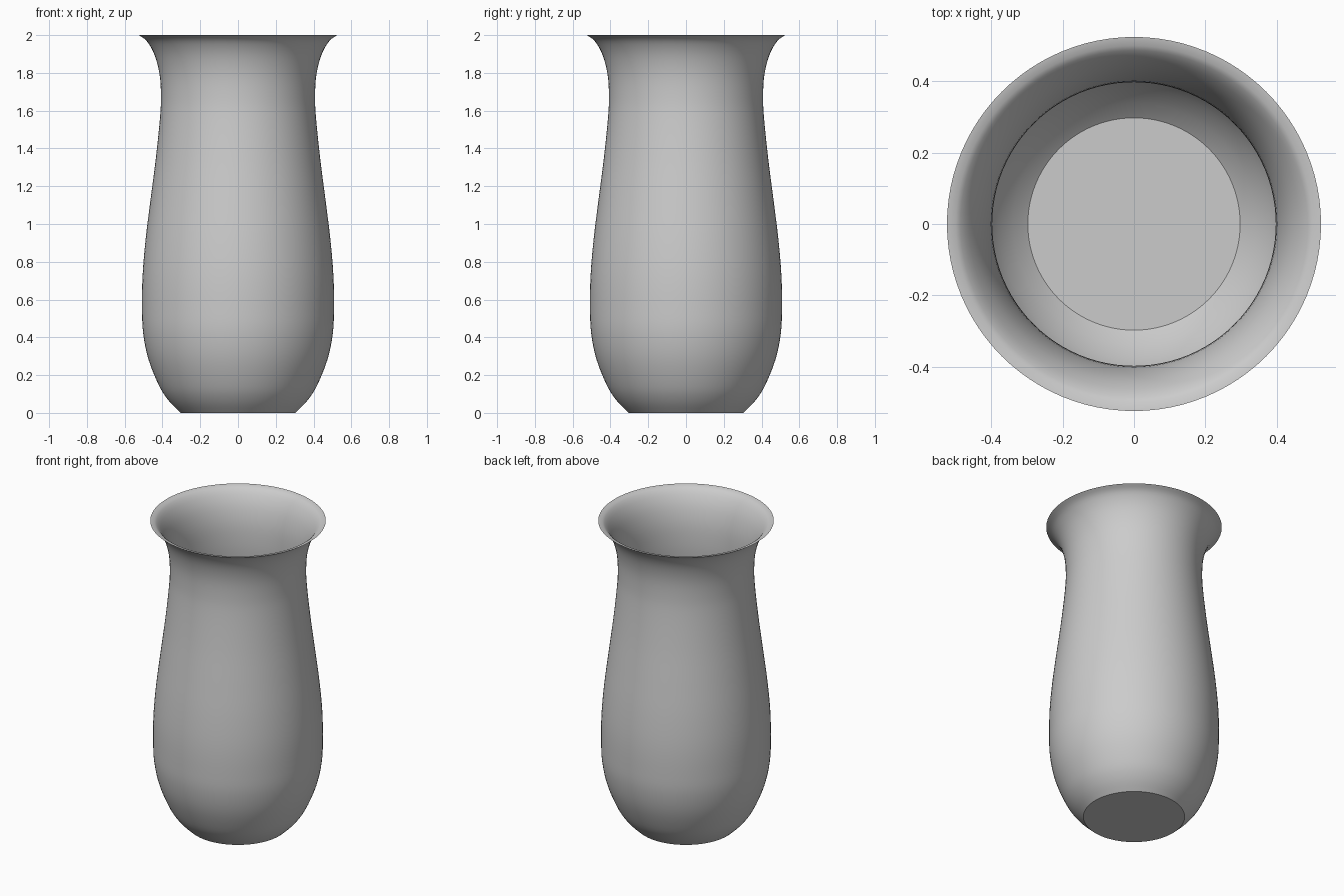
import bpy, bmesh, math
from mathutils import Vector
from mathutils.geometry import interpolate_bezier

cube = bpy.data.objects.get("Cube")
if cube:
    bpy.data.objects.remove(cube)

WALL = 0.01
SEGMENTS = 96

# Single grey ceramic
ceramic = bpy.data.materials.new("grey_ceramic")
ceramic.use_nodes = True
grey = (0.6, 0.6, 0.6, 1)
ceramic.diffuse_color = grey
ceramic.node_tree.nodes["Principled BSDF"].inputs["Base Color"].default_value = grey

# Outer profile from foot to lip: (radius, height)
outline = [Vector((r, 0, z)) for r, z in (
    (0.303, 0), (0.363, 0.06), (0.416, 0.14), (0.473, 0.28), (0.502, 0.42),
    (0.508, 0.56), (0.505, 0.73), (0.489, 0.92), (0.463, 1.13), (0.436, 1.34),
    (0.414, 1.55), (0.408, 1.67), (0.415, 1.79), (0.441, 1.893),
    (0.482, 1.967), (0.525, 2.0))]


def smooth_path(points, steps):
    """Pass a smooth curve through all points."""
    last = len(points) - 1
    tangents = [(points[min(i + 1, last)] - points[max(i - 1, 0)]) / 2
                for i in range(last + 1)]
    path = [points[0]]
    for i in range(last):
        a, b = points[i], points[i + 1]
        path += interpolate_bezier(a, a + tangents[i] / 3,
                                   b - tangents[i + 1] / 3, b, steps + 1)[1:]
    return path


def inner_path(path):
    """Offset the wall inward, keeping a flat floor and a thin lip."""
    inner = []
    for i, p in enumerate(path):
        d = path[min(i + 1, len(path) - 1)] - path[max(i - 1, 0)]
        normal = Vector((-d.z, 0, d.x)).normalized()
        inner.append(p + normal * WALL)
    inner[0] = Vector((path[0].x - WALL / 2, 0, WALL))
    inner = [p for p in inner if p.z < path[-1].z - 0.002]
    return inner


# Closed section from underside centre, over the lip, to the floor centre
outer = smooth_path(outline, 4)
section = ([Vector((0, 0, 0))] + outer + inner_path(outer)[::-1]
           + [Vector((0, 0, WALL))])

# Revolve the section
bm = bmesh.new()
verts = [bm.verts.new(p) for p in section]
edges = [bm.edges.new(pair) for pair in zip(verts, verts[1:])]
bmesh.ops.spin(bm, geom=verts + edges, cent=(0, 0, 0), axis=(0, 0, 1),
               angle=math.tau, steps=SEGMENTS, use_merge=True)
bmesh.ops.remove_doubles(bm, verts=bm.verts, dist=0.0005)
bmesh.ops.recalc_face_normals(bm, faces=bm.faces)
mesh = bpy.data.meshes.new("vase")
bm.to_mesh(mesh)
bm.free()
mesh.materials.append(ceramic)
vase = bpy.data.objects.new("vase", mesh)
bpy.context.collection.objects.link(vase)

# Smooth walls with crisp foot and lip
bpy.ops.object.select_all(action='DESELECT')
vase.select_set(True)
bpy.context.view_layer.objects.active = vase
bpy.ops.object.shade_smooth_by_angle(angle=math.radians(30))
